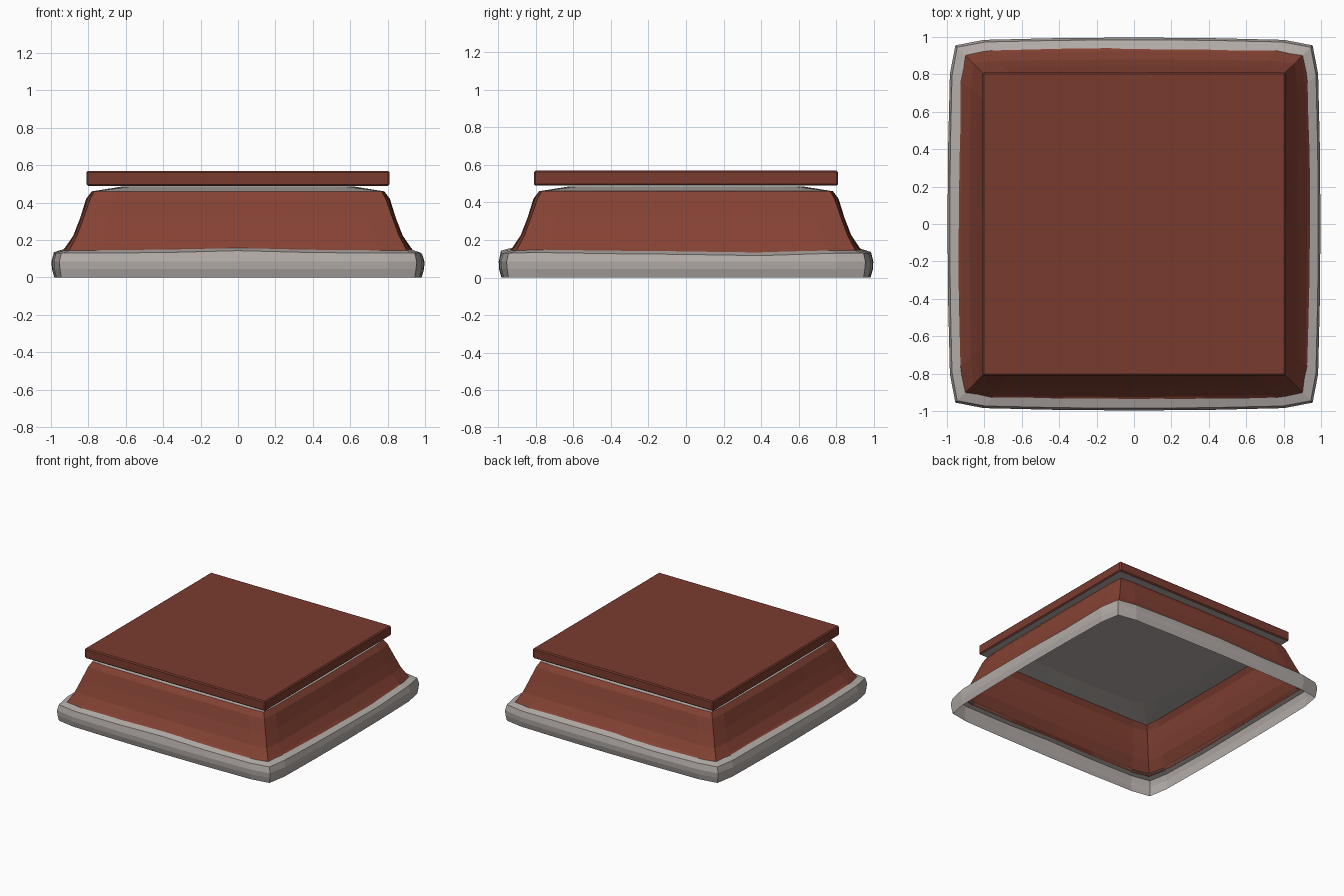
import bpy, bmesh, math

if "Cube" in bpy.data.objects:
    bpy.data.objects.remove(bpy.data.objects["Cube"])


def material(name, rgb):
    m = bpy.data.materials.new(name)
    m.diffuse_color = (*rgb, 1)
    m.use_nodes = True
    m.node_tree.nodes["Principled BSDF"].inputs["Base Color"].default_value = m.diffuse_color
    return m


body_red = material("brick red", (0.235, 0.055, 0.034))
slab_red = material("dark brick red", (0.195, 0.044, 0.028))
grey = material("warm stone grey", (0.45, 0.41, 0.39))


def ring(bm, mid, corner, z, wave=0.0):
    """Bowed square loop: a corner and five side points on each of four sides."""
    q = corner * 0.84
    near = mid - (mid - corner) * 0.3
    side = [(corner, -corner), (near, -q), (mid - 0.003, -q / 2),
            (mid, 0), (mid - 0.003, q / 2), (near, q)]
    lift = [(0, 0, .2, 1, .2, 0), (0, .3, -.2, -.5, -1, 0),
            (0, 0, .3, .5, -.4, 0), (0, .2, .4, .2, -.3, 0)]
    verts = []
    for k in range(4):
        a = (k - 1) * math.pi / 2
        c, s = round(math.cos(a)), round(math.sin(a))
        for (x, y), w in zip(side, lift[k]):
            verts.append(bm.verts.new((c * x - s * y, s * x + c * y, z + wave * w)))
    return verts


def skirt(name, levels, mat, cap=False):
    """Stack of bowed square loops joined into an open shell."""
    bm = bmesh.new()
    loops = [ring(bm, *lv) for lv in levels]
    for a, b in zip(loops, loops[1:]):
        n = len(a)
        for i in range(n):
            bm.faces.new((a[i], a[(i + 1) % n], b[(i + 1) % n], b[i]))
    if cap:
        bm.faces.new(loops[-1])
    me = bpy.data.meshes.new(name)
    bm.to_mesh(me)
    bm.free()
    me.materials.append(mat)
    ob = bpy.data.objects.new(name, me)
    bpy.context.collection.objects.link(ob)
    return ob


# Grey rim, open below, with an inward lip on top
skirt("base_rim", [(0.982, 0.945, 0.0), (0.995, 0.952, 0.045), (0.997, 0.955, 0.085),
                   (0.985, 0.945, 0.13, 0.013), (0.935, 0.89, 0.147, 0.01)], grey)

# Flared hollow body
skirt("flared_body", [(0.95, 0.905, 0.135, 0.012), (0.925, 0.895, 0.158), (0.88, 0.86, 0.225),
                      (0.843, 0.825, 0.32), (0.812, 0.79, 0.42), (0.782, 0.768, 0.46)], body_red)

# Shallow collar under the slab
skirt("collar", [(0.782, 0.768, 0.46), (0.70, 0.67, 0.473), (0.62, 0.57, 0.486)], grey)

# Top slab with a thin bevel and a grey underside
bm = bmesh.new()
bmesh.ops.create_cube(bm, size=1)
for v in bm.verts:
    v.co.x *= 1.618
    v.co.y *= 1.618
    v.co.z = 0.53 + v.co.z * 0.08
bmesh.ops.bevel(bm, geom=bm.edges[:], offset=0.008, segments=1, affect='EDGES')
bm.normal_update()
for f in bm.faces:
    f.material_index = 1 if f.normal.z < -0.9 else 0
me = bpy.data.meshes.new("top_slab")
bm.to_mesh(me)
bm.free()
me.materials.append(slab_red)
me.materials.append(grey)
bpy.context.collection.objects.link(bpy.data.objects.new("top_slab", me))
